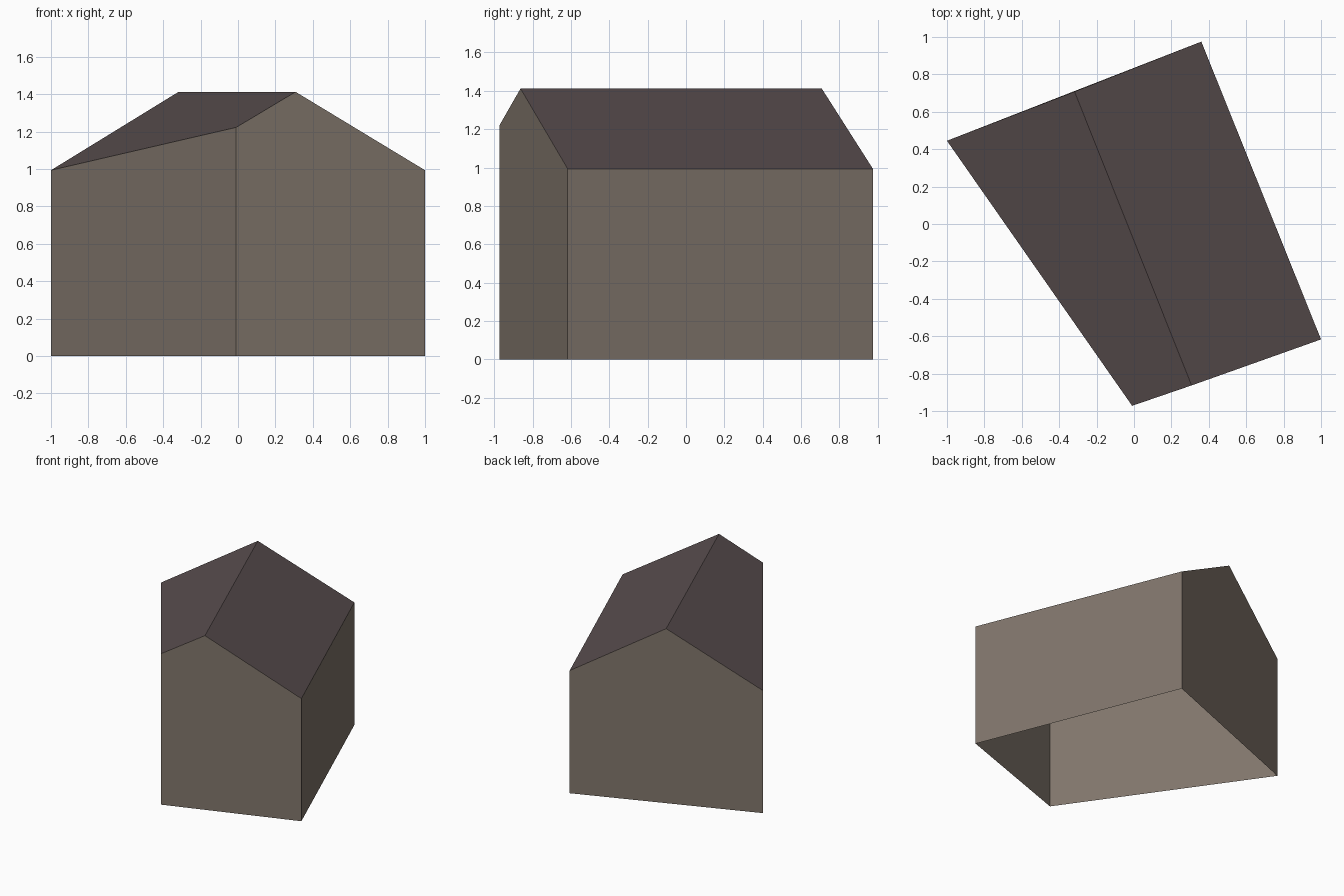
import bpy
import bmesh
from mathutils import Vector

cube = bpy.data.objects.get("Cube")
if cube:
    bpy.data.objects.remove(cube, do_unlink=True)


def make_material(name, color):
    mat = bpy.data.materials.new(name)
    mat.use_nodes = True
    mat.diffuse_color = color
    mat.node_tree.nodes["Principled BSDF"].inputs["Base Color"].default_value = color
    return mat


def make_object(name, polygons, material):
    bm = bmesh.new()
    for points in polygons:
        bm.faces.new([bm.verts.new(p) for p in points])
    bmesh.ops.remove_doubles(bm, verts=bm.verts, dist=0.001)
    mesh = bpy.data.meshes.new(name)
    bm.to_mesh(mesh)
    bm.free()
    mesh.materials.append(material)
    obj = bpy.data.objects.new(name, mesh)
    bpy.context.collection.objects.link(obj)
    return obj


def ground(point):
    return Vector((point.x, point.y, 0))


# Eave corners and ridge ends of the skewed gabled house
back_right = Vector((-1, 0.445, 0.993))
back_left = Vector((0.36, 0.975, 0.993))
front_left = Vector((1, -0.617, 0.993))
front_right = Vector((-0.01, -0.972, 1.222))
ridge_back = Vector((-0.318, 0.708, 1.412))
ridge_front = Vector((0.308, -0.863, 1.412))

wall_mat = make_material("warm grey wall", (0.216, 0.178, 0.147, 1))
roof_mat = make_material("dark brown roof", (0.098, 0.074, 0.076, 1))

# Walls: two long sides and two gables, open underneath
walls = []
for start, end, peak in (
    (back_right, front_right, None),
    (front_right, front_left, ridge_front),
    (front_left, back_left, None),
    (back_left, back_right, ridge_back),
):
    outline = [ground(start), ground(end), end]
    if peak:
        outline.append(peak)
    walls.append(outline + [start])
make_object("walls", walls, wall_mat)

# Roof: two slopes meeting at the ridge
make_object("roof", [
    (back_right, front_right, ridge_front, ridge_back),
    (front_left, back_left, ridge_back, ridge_front),
], roof_mat)
